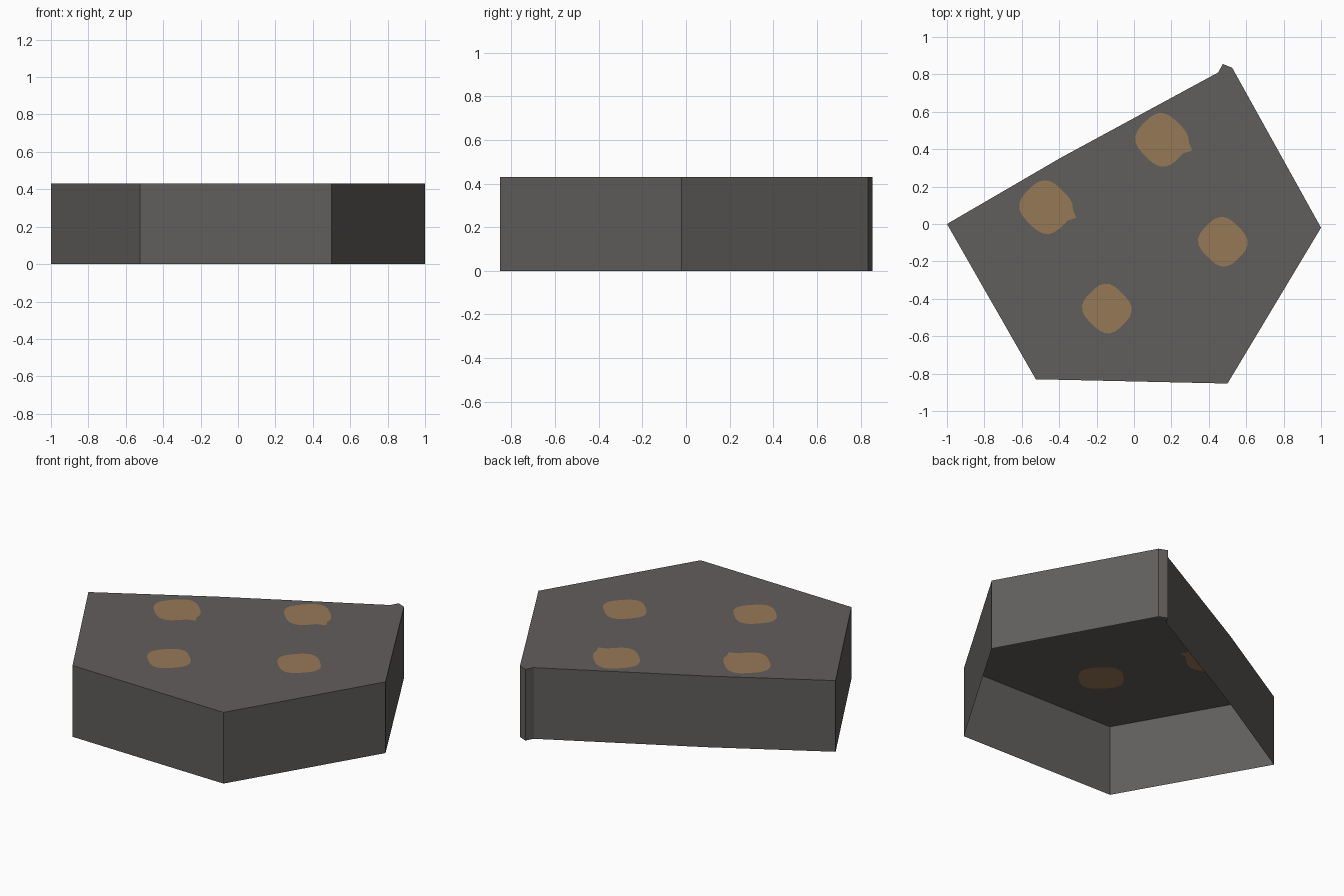
import bpy, bmesh, math

if "Cube" in bpy.data.objects:
    bpy.data.objects.remove(bpy.data.objects["Cube"])

H = 0.43
OUTLINE = [(-1, 0), (-.525, -.83), (.5, -.853), (1, -.02), (.525, .835),
           (.475, .855), (.45, .81), (-.39, .355)]
# spot centre x, y, scale, has a small tip
SPOTS = [(.15, .45, 1.05, True), (-.47, .09, 1.05, True),
         (.475, -.095, .97, False), (-.145, -.452, .97, False)]


def srgb(r, g, b):
    return [((c / 255 + .055) / 1.055) ** 2.4 for c in (r, g, b)] + [1]


def material(name, color):
    m = bpy.data.materials.new(name)
    m.diffuse_color = color
    m.use_nodes = True
    m.node_tree.nodes["Principled BSDF"].inputs["Base Color"].default_value = m.diffuse_color
    return m


gray = material("dark_gray", srgb(97, 94, 92))
tan = material("tan", srgb(150, 121, 86))


def spot_loop(cx, cy, s, tip):
    """Rounded square turned by 45 degrees, optionally with a small tip."""
    pts, n = [], 28
    for i in range(n):
        t = 2 * math.pi * i / n
        c, d = math.cos(t), math.sin(t)
        r = s / (abs(c / .119) ** 3 + abs(d / .126) ** 3) ** (1 / 3)
        if tip and i == 23:
            r *= 1.22
        a = t + math.pi / 4
        pts.append((cx + r * math.cos(a), cy + r * math.sin(a)))
    return pts


def finish(bm, name, mat):
    me = bpy.data.meshes.new(name)
    bm.to_mesh(me)
    bm.free()
    me.materials.append(mat)
    ob = bpy.data.objects.new(name, me)
    bpy.context.collection.objects.link(ob)


def ring(bm, pts, z):
    return [bm.verts.new((x, y, z)) for x, y in pts]


loops = [spot_loop(*s) for s in SPOTS]

# top sheet with openings for the spots
bm = bmesh.new()
edges = []
for pts in [OUTLINE] + loops:
    vs = ring(bm, pts, H)
    edges += [bm.edges.new((vs[i - 1], vs[i])) for i in range(len(vs))]
bmesh.ops.triangle_fill(bm, edges=edges, use_dissolve=False, use_beauty=True)
for f in bm.faces:
    f.normal_update()
    if f.normal.z < 0:
        f.normal_flip()
finish(bm, "top_sheet", gray)

# side walls, open underneath
bm = bmesh.new()
low, high = ring(bm, OUTLINE, 0), ring(bm, OUTLINE, H)
for i in range(len(low)):
    bm.faces.new((low[i - 1], low[i], high[i], high[i - 1]))
finish(bm, "side_walls", gray)

# tan spots filling the openings
bm = bmesh.new()
for pts in loops:
    bm.faces.new(ring(bm, pts, H))
finish(bm, "top_spots", tan)
